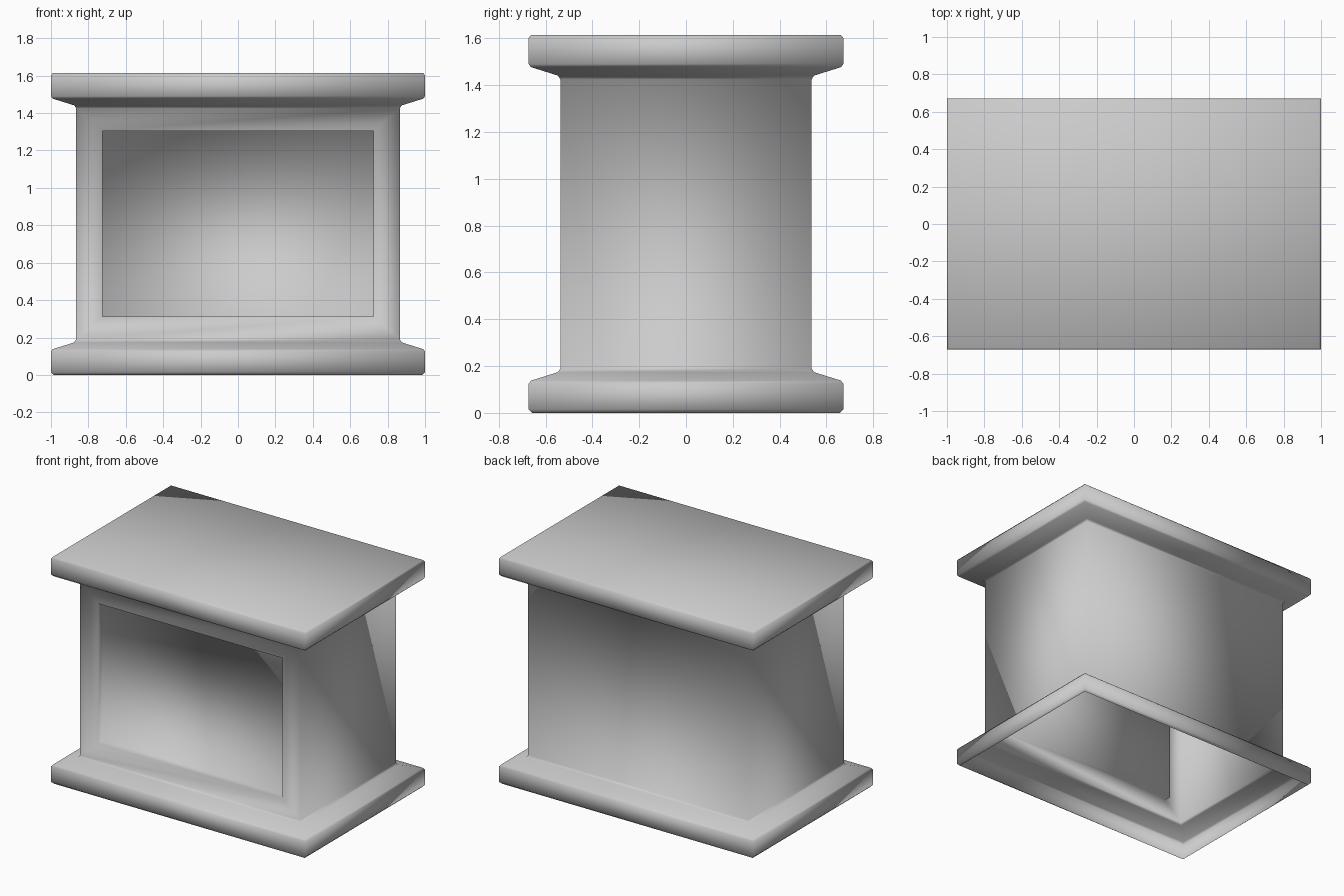
import bpy, bmesh

if "Cube" in bpy.data.objects:
    bpy.data.objects.remove(bpy.data.objects["Cube"])

BODY_X, BODY_Y = 0.865, 0.537      # half sizes of the main body
# wall profile: (distance out from the body, height)
PROFILE = [(0.12, 0.0), (0.135, 0.015), (0.135, 0.125), (0.125, 0.138), (0.01, 0.174), (0.0, 0.19),
           (0.0, 1.425), (0.01, 1.441), (0.125, 1.477), (0.135, 1.49), (0.135, 1.602), (0.125, 1.615)]
WINDOW_X, WINDOW_LOW, WINDOW_HIGH, DEPTH = 0.725, 0.312, 1.305, 0.05

bm = bmesh.new()

# Stacked rectangular rings: base moulding, body and mantel, open underneath
rings = []
for out, z in PROFILE:
    hx, hy = BODY_X + out, BODY_Y + out
    rings.append([bm.verts.new((sx * hx, sy * hy, z))
                  for sx, sy in ((-1, -1), (1, -1), (1, 1), (-1, 1))])

front = None
for i, (low, high) in enumerate(zip(rings, rings[1:])):
    for k in range(4):
        n = (k + 1) % 4
        face = bm.faces.new((low[k], low[n], high[n], high[k]))
        if i == 5 and k == 0:
            front = face
bm.faces.new(rings[-1])            # mantel top
bm.normal_update()

# Firebox recess in the front wall
bmesh.ops.inset_individual(bm, faces=[front], thickness=0.12, depth=0)
for v in front.verts:
    v.co.x = WINDOW_X if v.co.x > 0 else -WINDOW_X
    v.co.z = WINDOW_HIGH if v.co.z > 0.8 else WINDOW_LOW
panel = bmesh.ops.extrude_discrete_faces(bm, faces=[front])["faces"][0]
bmesh.ops.translate(bm, verts=panel.verts, vec=(0, DEPTH, 0))

for f in bm.faces:
    f.smooth = True
mesh = bpy.data.meshes.new("fireplace_surround")
bm.to_mesh(mesh)
bm.free()
bpy.context.collection.objects.link(bpy.data.objects.new("fireplace_surround", mesh))
